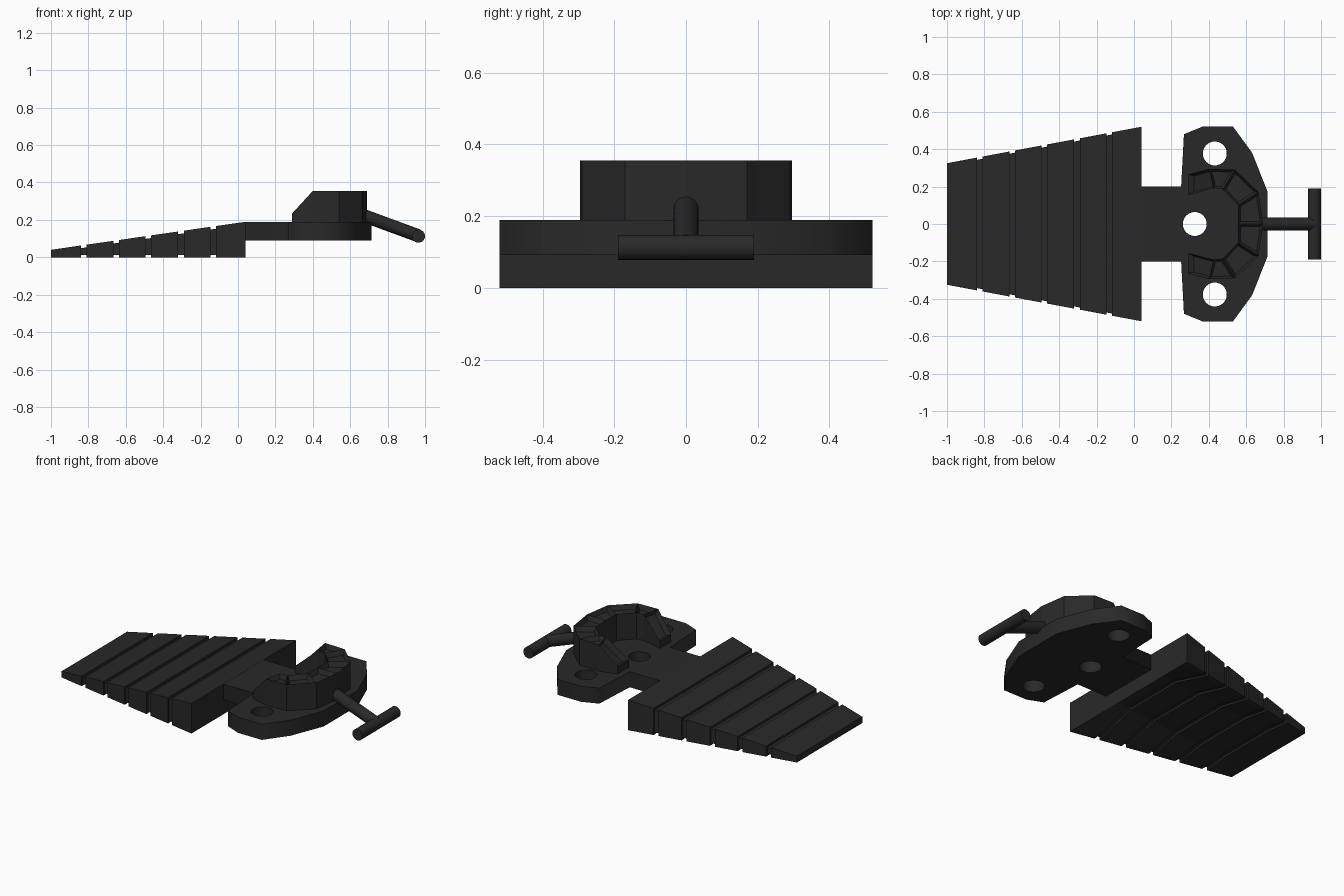
import bpy, bmesh, math
from mathutils import Vector

if "Cube" in bpy.data.objects:
    bpy.data.objects.remove(bpy.data.objects["Cube"])

mat = bpy.data.materials.new("black_plastic")
mat.diffuse_color = (0.022, 0.022, 0.022, 1)
mat.use_nodes = True
mat.node_tree.nodes["Principled BSDF"].inputs["Base Color"].default_value = mat.diffuse_color


def add_mesh(name, bm):
    bmesh.ops.recalc_face_normals(bm, faces=bm.faces)
    me = bpy.data.meshes.new(name)
    bm.to_mesh(me)
    bm.free()
    ob = bpy.data.objects.new(name, me)
    bpy.context.collection.objects.link(ob)
    me.materials.append(mat)
    return ob


def mirrored(half):
    """Mirror a run of (x, y) points over y = 0, keeping the order."""
    return half + [(x, -y) for x, y in reversed(half) if y > 0]


# Ribbed wedge: one lofted body, cross-section shrunk inside each groove
def section(x, inset):
    s = x + 1
    w = 0.325 + 0.1875 * s - inset
    top = 0.04 + 0.144 * s - inset * 1.2
    low = inset
    arch = 0.0865 * s + inset
    half = [(w, top), (w, low), (w - 0.02, low), (0.2, arch)]
    return half + [(-y, z) for y, z in reversed(half)]


slats = [(-1, -0.84), (-0.81, -0.665), (-0.635, -0.495),
         (-0.465, -0.32), (-0.29, -0.148), (-0.117, 0.04)]
stations = []
for i, (a, b) in enumerate(slats):
    if i:
        stations.append((a, 0.012))
    stations += [(a, 0), (b, 0)]
    if i < len(slats) - 1:
        stations.append((b, 0.012))
bm = bmesh.new()
rings = [[bm.verts.new((x, y, z)) for y, z in section(x, d)] for x, d in stations]
for r, q in zip(rings, rings[1:]):
    for i in range(8):
        j = (i + 1) % 8
        bm.faces.new((r[i], r[j], q[j], q[i]))
for end in (rings[0], rings[-1]):
    for i in range(3):
        bm.faces.new((end[i], end[i + 1], end[6 - i], end[7 - i]))
add_mesh("ribbed_wedge", bm)

# Mounting plate with neck and three through holes
outline = mirrored([(0.035, 0.2), (0.252, 0.2), (0.267, 0.48), (0.365, 0.52),
                    (0.53, 0.52), (0.632, 0.38), (0.715, 0.17)])
loops = [outline]
for cx, cy in ((0.325, 0), (0.432, 0.377), (0.432, -0.377)):
    loops.append([(cx + 0.064 * math.cos(k * math.tau / 32),
                   cy + 0.064 * math.sin(k * math.tau / 32)) for k in range(32)])
cu = bpy.data.curves.new("plate", 'CURVE')
cu.dimensions = '2D'
cu.fill_mode = 'BOTH'
cu.extrude = 0.049
for loop in loops:
    sp = cu.splines.new('POLY')
    sp.points.add(len(loop) - 1)
    for p, (x, y) in zip(sp.points, loop):
        p.co = (x, y, 0, 1)
    sp.use_cyclic_u = True
plate = bpy.data.objects.new("mounting_plate", cu)
plate.location.z = 0.14
bpy.context.collection.objects.link(plate)
cu.materials.append(mat)
bpy.context.view_layer.objects.active = plate
plate.select_set(True)
bpy.ops.object.convert(target='MESH')

# U-shaped collar with sloped ends and recessed cells on top
outer = mirrored([(0.29, 0.265), (0.40, 0.295), (0.54, 0.29), (0.665, 0.17), (0.69, 0)])
inner = mirrored([(0.29, 0.155), (0.425, 0.19), (0.475, 0.185), (0.555, 0.1), (0.557, 0)])


def top_z(x):
    return min(0.355, 0.235 + (x - 0.29) * 1.33)


bm = bmesh.new()
ot, it = [[bm.verts.new((x, y, top_z(x))) for x, y in c] for c in (outer, inner)]
ob_, ib = [[bm.verts.new((x, y, 0.185)) for x, y in c] for c in (outer, inner)]
cells = []
for i in range(len(ot) - 1):
    j = i + 1
    cells.append(bm.faces.new((it[i], it[j], ot[j], ot[i])))
    bm.faces.new((ot[i], ot[j], ob_[j], ob_[i]))
    bm.faces.new((it[j], it[i], ib[i], ib[j]))
    bm.faces.new((ib[i], ob_[i], ob_[j], ib[j]))
for i in (0, -1):
    bm.faces.new((it[i], ot[i], ob_[i], ib[i]))
bmesh.ops.recalc_face_normals(bm, faces=bm.faces)
bmesh.ops.inset_individual(bm, faces=cells, thickness=0.013, use_even_offset=True)
# Drop each cell floor straight along its own normal
for f in cells:
    shift = f.normal * 0.03
    for v in f.verts:
        v.co -= shift
add_mesh("recessed_collar", bm)


# T-handle
def rod(name, a, b, r):
    a, b = Vector(a), Vector(b)
    bpy.ops.mesh.primitive_cylinder_add(vertices=24, radius=r, depth=(b - a).length,
                                        location=(a + b) / 2)
    ob = bpy.context.object
    ob.name = name
    ob.rotation_euler = (b - a).to_track_quat('Z', 'Y').to_euler()
    ob.data.materials.append(mat)
    bpy.ops.object.shade_smooth_by_angle()


rod("handle_stem", (0.66, 0, 0.227), (0.965, 0, 0.115), 0.035)
rod("handle_crossbar", (0.965, -0.19, 0.113), (0.965, 0.19, 0.113), 0.035)
